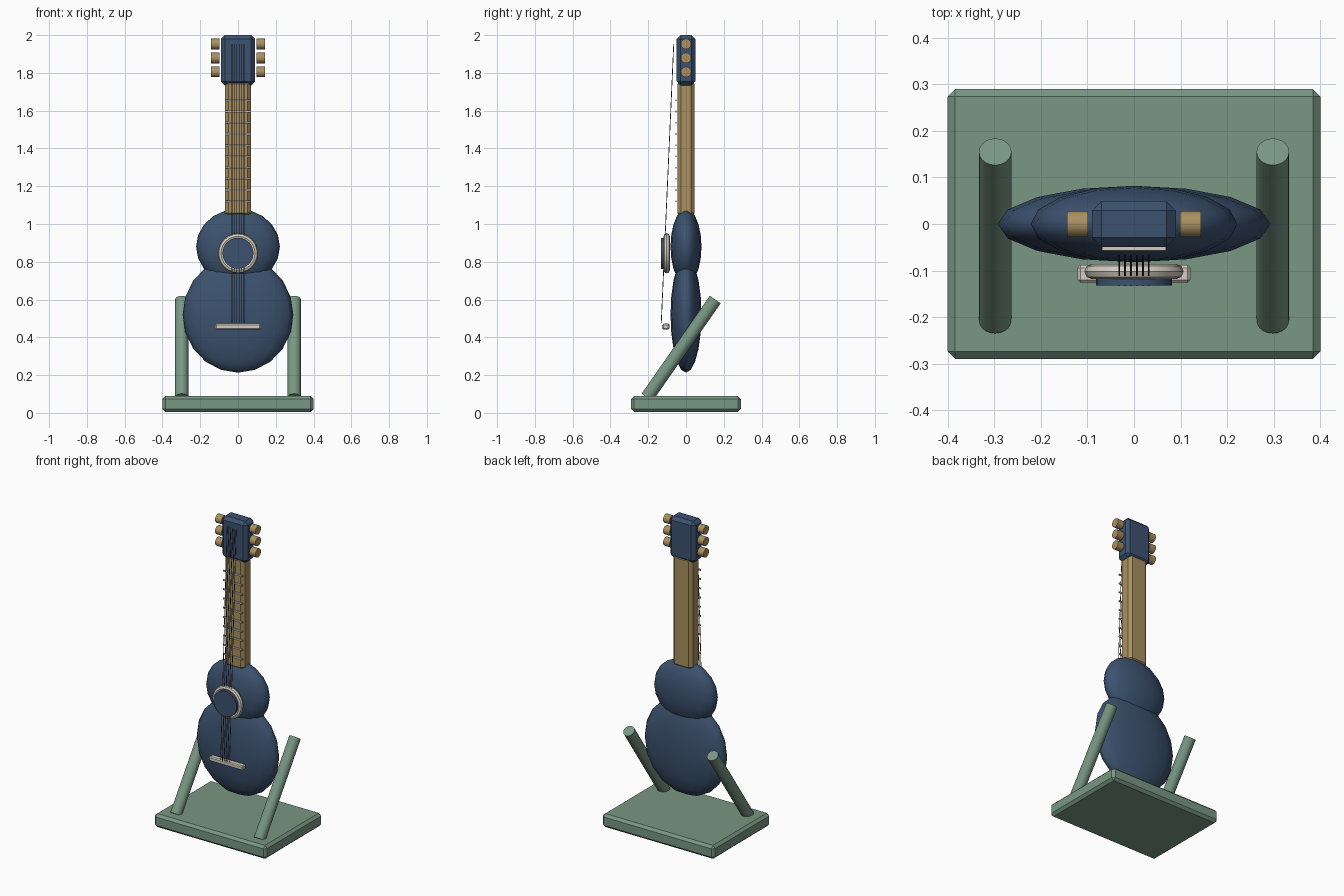
import bpy
from math import radians, pi
from mathutils import Vector

if "Cube" in bpy.data.objects:
    bpy.data.objects.remove(bpy.data.objects["Cube"])


def material(name, r, g, b):
    m = bpy.data.materials.new(name)
    m.diffuse_color = (r, g, b, 1)
    m.use_nodes = True
    m.node_tree.nodes["Principled BSDF"].inputs["Base Color"].default_value = m.diffuse_color
    return m


NAVY = material("navy", 0.045, 0.085, 0.16)
GREEN = material("green", 0.19, 0.31, 0.23)
WOOD = material("wood", 0.40, 0.28, 0.12)
IVORY = material("ivory", 0.66, 0.61, 0.53)
STEEL = material("steel", 0.08, 0.08, 0.08)


def finish(name, mat, smooth=True):
    ob = bpy.context.object
    ob.name = name
    ob.data.materials.append(mat)
    bpy.ops.object.transform_apply(location=False, rotation=True, scale=True)
    if smooth:
        bpy.ops.object.shade_smooth_by_angle(angle=radians(35))
    return ob


def box(name, mat, center, size, bevel=0):
    bpy.ops.mesh.primitive_cube_add(size=1, location=center)
    bpy.context.object.scale = size
    ob = finish(name, mat, smooth=False)
    if bevel:
        mod = ob.modifiers.new("chamfer", 'BEVEL')
        mod.width = bevel
        mod.segments = 1
    return ob


def rod(name, mat, a, b, radius, sides):
    a, b = Vector(a), Vector(b)
    bpy.ops.mesh.primitive_cylinder_add(vertices=sides, radius=radius, depth=(b - a).length,
                                        location=(a + b) / 2)
    bpy.context.object.rotation_euler = (b - a).to_track_quat('Z', 'Y').to_euler()
    return finish(name, mat)


def ellipsoid(name, mat, center, radii):
    bpy.ops.mesh.primitive_uv_sphere_add(segments=16, ring_count=10, radius=1, location=center)
    bpy.context.object.scale = radii
    ob = finish(name, mat, smooth=False)
    bpy.ops.object.shade_smooth()
    return ob


# Stand: chamfered base and two leaning posts
box("stand_base", GREEN, (0, 0, 0.047), (0.8, 0.58, 0.086), 0.016)
for side, s in (("left", -1), ("right", 1)):
    rod(f"stand_post_{side}", GREEN, (s * 0.298, -0.206, 0.082), (s * 0.298, 0.155, 0.6), 0.035, 20)

# Body: two overlapping flattened bouts
ellipsoid("lower_bout", NAVY, (0, 0, 0.52), (0.293, 0.082, 0.307))
ellipsoid("upper_bout", NAVY, (0, 0, 0.88), (0.222, 0.082, 0.2))

# Neck and headstock
box("neck", WOOD, (0, 0, 1.4), (0.138, 0.09, 0.72), 0.018)
box("headstock", NAVY, (0, 0, 1.867), (0.18, 0.098, 0.266), 0.02)

# Tuning pegs
for i in range(3):
    for side, s in (("left", -1), ("right", 1)):
        z = 1.805 + i * 0.074
        rod(f"peg_{side}_{i + 1}", WOOD, (s * 0.099, 0, z), (s * 0.144, 0, z), 0.028, 16)

# Sound hole: rosette ring with a disc in front
bpy.ops.mesh.primitive_torus_add(major_radius=0.09, minor_radius=0.0165, major_segments=24,
                                 minor_segments=8, location=(0, -0.102, 0.845),
                                 rotation=(pi / 2, 0, 0))
finish("rosette", IVORY)
rod("sound_hole", NAVY, (0, -0.1, 0.845), (0, -0.132, 0.845), 0.082, 24)

# Bridge
box("bridge", IVORY, (0, -0.107, 0.457), (0.242, 0.038, 0.03), 0.006)

# Frets
for i in range(10):
    box(f"fret_{i + 1}", IVORY, (0, -0.053, 1.12 + i * 0.0595), (0.138, 0.007, 0.009))

# Strings
for i in range(6):
    x = (i - 2.5) * 0.0128
    rod(f"string_{i + 1}", STEEL, (x, -0.131, 0.475), (x, -0.065, 1.952), 0.002, 6)
